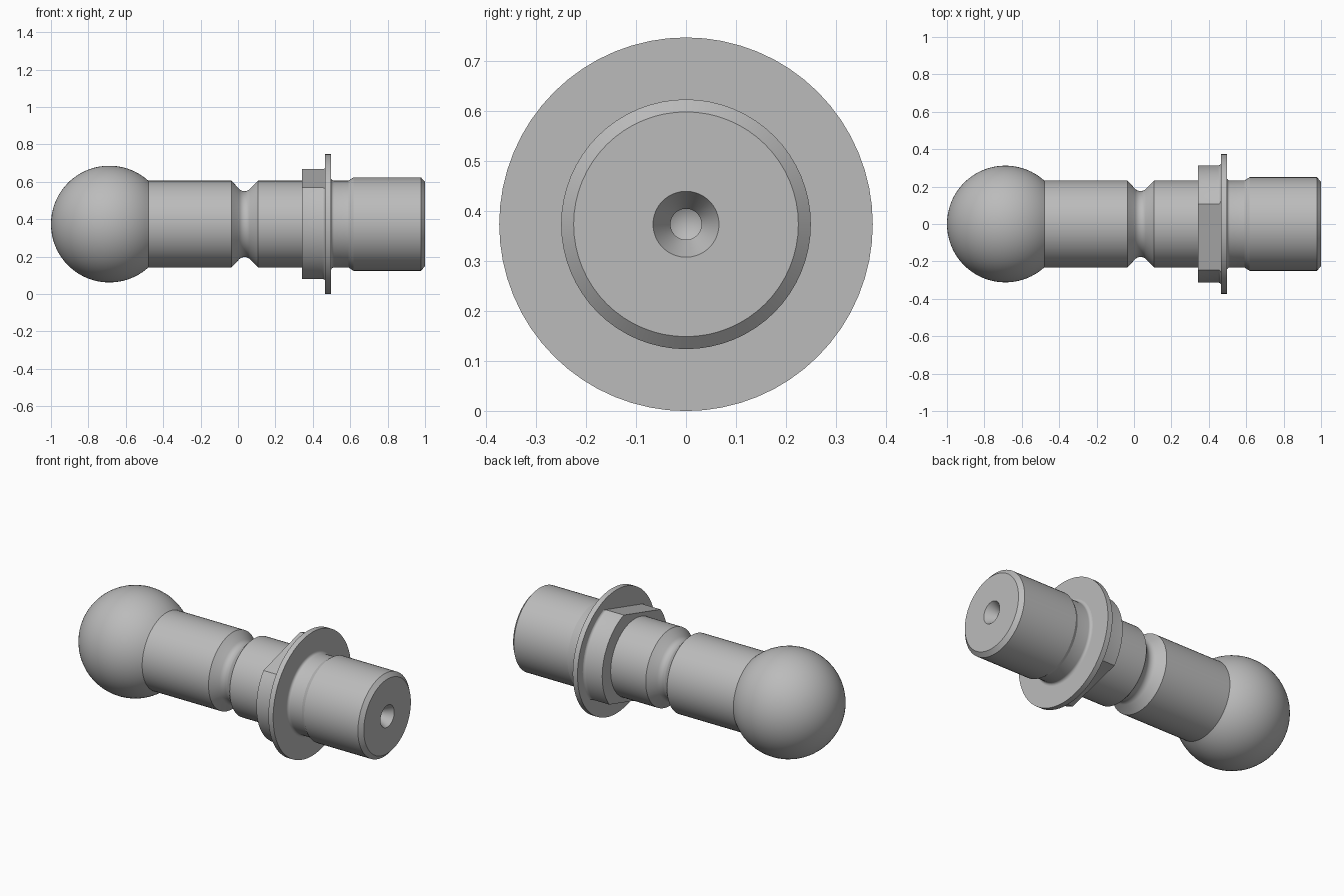
import bpy, bmesh
from math import radians, sin, cos, sqrt
from mathutils import Matrix, Vector

cube = bpy.data.objects.get("Cube")
if cube:
    bpy.data.objects.remove(cube, do_unlink=True)

AXIS_Z = 0.374
SEGMENTS = 64

steel = bpy.data.materials.new("grey steel")
steel.use_nodes = True
steel.diffuse_color = (0.5, 0.5, 0.5, 1)
steel.node_tree.nodes["Principled BSDF"].inputs["Base Color"].default_value = (0.5, 0.5, 0.5, 1)


def arc(cx, cr, radius, start, end, steps):
    """Profile points (x, r) along a circular arc, angles in degrees."""
    angles = [radians(start + (end - start) * i / steps) for i in range(steps + 1)]
    return [(cx + radius * cos(a), cr + radius * sin(a)) for a in angles]


def turned(name, profile, flats=()):
    """Revolve an (x, r) profile about the x axis, then mill flats on it."""
    bm = bmesh.new()
    verts = [bm.verts.new((x, 0, r)) for x, r in profile]
    edges = [bm.edges.new(pair) for pair in zip(verts, verts[1:])]
    bmesh.ops.spin(bm, geom=verts + edges, axis=(1, 0, 0), cent=(0, 0, 0),
                   angle=radians(360), steps=SEGMENTS)
    bmesh.ops.remove_doubles(bm, verts=bm.verts, dist=0.0002)
    for normal, distance in flats:
        cut = bmesh.ops.bisect_plane(
            bm, geom=bm.verts[:] + bm.edges[:] + bm.faces[:],
            plane_co=normal * distance, plane_no=normal, clear_outer=True)
        rim = [e for e in cut["geom_cut"] if isinstance(e, bmesh.types.BMEdge)]
        bmesh.ops.holes_fill(bm, edges=rim, sides=0)
    bmesh.ops.recalc_face_normals(bm, faces=bm.faces)
    mesh = bpy.data.meshes.new(name)
    bm.to_mesh(mesh)
    bm.free()
    mesh.transform(Matrix.Translation((0, 0, AXIS_Z)))
    mesh.materials.append(steel)
    obj = bpy.data.objects.new(name, mesh)
    bpy.context.collection.objects.link(obj)
    bpy.ops.object.select_all(action="DESELECT")
    obj.select_set(True)
    bpy.context.view_layer.objects.active = obj
    bpy.ops.object.shade_smooth_by_angle(angle=radians(20))
    return obj


# Ball and grooved shank
BALL_X, BALL_R, SHANK_R = -0.688, 0.312, 0.232
join = BALL_X + sqrt(BALL_R ** 2 - SHANK_R ** 2)
ball = [(BALL_X - BALL_R * cos(radians(a)), BALL_R * sin(radians(a)))
        for a in range(0, 132, 4)]
groove = arc(0.035, 0.216, 0.04, 225, 315, 8)
turned("ball_shank", ball + [(join, SHANK_R), (-0.035, SHANK_R)] + groove
       + [(0.107, SHANK_R), (0.36, SHANK_R), (0.36, 0)])

# Collar with two opposite wrench flats and a fillet into the flange
flat = Vector((0, cos(radians(105.8)), sin(radians(105.8))))
turned("wrench_collar",
       [(0.342, 0), (0.342, 0.313)] + arc(0.45, 0.329, 0.016, 270, 360, 5) + [(0.466, 0)],
       flats=[(flat, 0.254), (-flat, 0.254)])

# Thin round flange
turned("flange", [(0.465, 0), (0.465, AXIS_Z), (0.497, AXIS_Z), (0.497, 0)])

# Relieved neck, chamfered stud end and drilled centre hole
turned("stud", [(0.49, 0)] + [(0.49, 0.248)] + arc(0.513, 0.248, 0.016, 180, 270, 5)
       + [(0.59, SHANK_R), (0.618, 0.25), (0.978, 0.25), (1.0, 0.225),
          (1.0, 0.066), (0.938, 0.031), (0.89, 0.031), (0.872, 0)])
